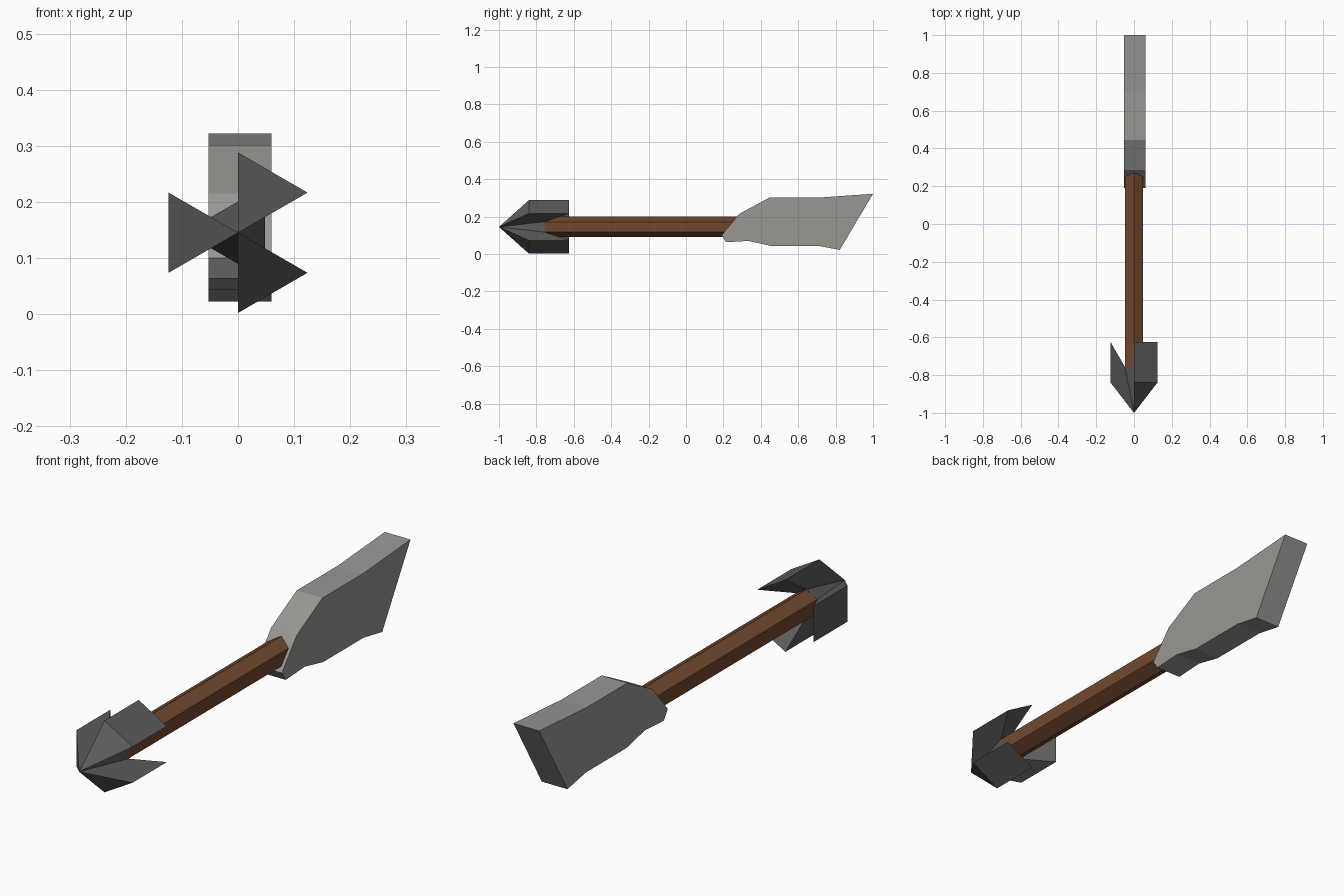
import bpy, bmesh, math

if "Cube" in bpy.data.objects:
    bpy.data.objects.remove(bpy.data.objects["Cube"])

AXIS_Z = 0.145


def material(name, rgb):
    m = bpy.data.materials.new(name)
    m.diffuse_color = (*rgb, 1.0)
    m.use_nodes = True
    m.node_tree.nodes["Principled BSDF"].inputs["Base Color"].default_value = m.diffuse_color
    return m


def finish(bm, name, mat):
    bmesh.ops.recalc_face_normals(bm, faces=bm.faces)
    mesh = bpy.data.meshes.new(name)
    bm.to_mesh(mesh)
    bm.free()
    mesh.materials.append(mat)
    ob = bpy.data.objects.new(name, mesh)
    bpy.context.collection.objects.link(ob)
    return ob


def hex_ring(bm, radius, y):
    """Six points around the arrow axis, first one straight up."""
    ring = []
    for k in range(6):
        a = math.radians(90 - 60 * k)
        ring.append(bm.verts.new((radius * math.cos(a), y, AXIS_Z + radius * math.sin(a))))
    return ring


wood = material("brown wood", (0.165, 0.065, 0.028))
metal = material("dark metal", (0.11, 0.106, 0.106))
feather = material("grey feather", (0.32, 0.31, 0.295))

# Hexagonal shaft
bm = bmesh.new()
front, back = hex_ring(bm, 0.055, -0.757), hex_ring(bm, 0.055, 0.32)
for i in range(6):
    j = (i + 1) % 6
    bm.faces.new((front[i], front[j], back[j], back[i]))
bm.faces.new(front)
bm.faces.new(back)
finish(bm, "shaft", wood)

# Arrow head: three swept-back barbs alternating with flat gaps
bm = bmesh.new()
tip = bm.verts.new((0, -1.0, AXIS_Z))
root = hex_ring(bm, 0.0555, -0.757)
outer = hex_ring(bm, 0.143, -0.84)
rear = hex_ring(bm, 0.143, -0.625)
for i in range(6):
    j = (i + 1) % 6
    if i % 2 == 0:
        bm.faces.new((tip, outer[i], outer[j]))
        bm.faces.new((outer[i], rear[i], rear[j], outer[j]))
        bm.faces.new((rear[i], root[i], root[j], rear[j]))
    else:
        bm.faces.new((tip, root[i], root[j]))
    # flat barb flank, lying in a plane through the axis
    bm.faces.new((tip, outer[i], root[i]))
    bm.faces.new((outer[i], rear[i], root[i]))
finish(bm, "arrow_head", metal)

# Thick fletching slab: side profile (y, z) extruded across x
profile = [(0.19, 0.10), (0.285, 0.215), (0.445, 0.301), (0.70, 0.301), (1.0, 0.322),
           (0.822, 0.022), (0.705, 0.044), (0.45, 0.044), (0.335, 0.07), (0.215, 0.063)]
bm = bmesh.new()
left = [bm.verts.new((-0.053, y, z)) for y, z in profile]
right = [bm.verts.new((0.06, y, z)) for y, z in profile]
n = len(profile)
for i in range(n):
    j = (i + 1) % n
    bm.faces.new((left[i], left[j], right[j], right[i]))
bm.faces.new(left)
bm.faces.new(right)
finish(bm, "fletching", feather)
